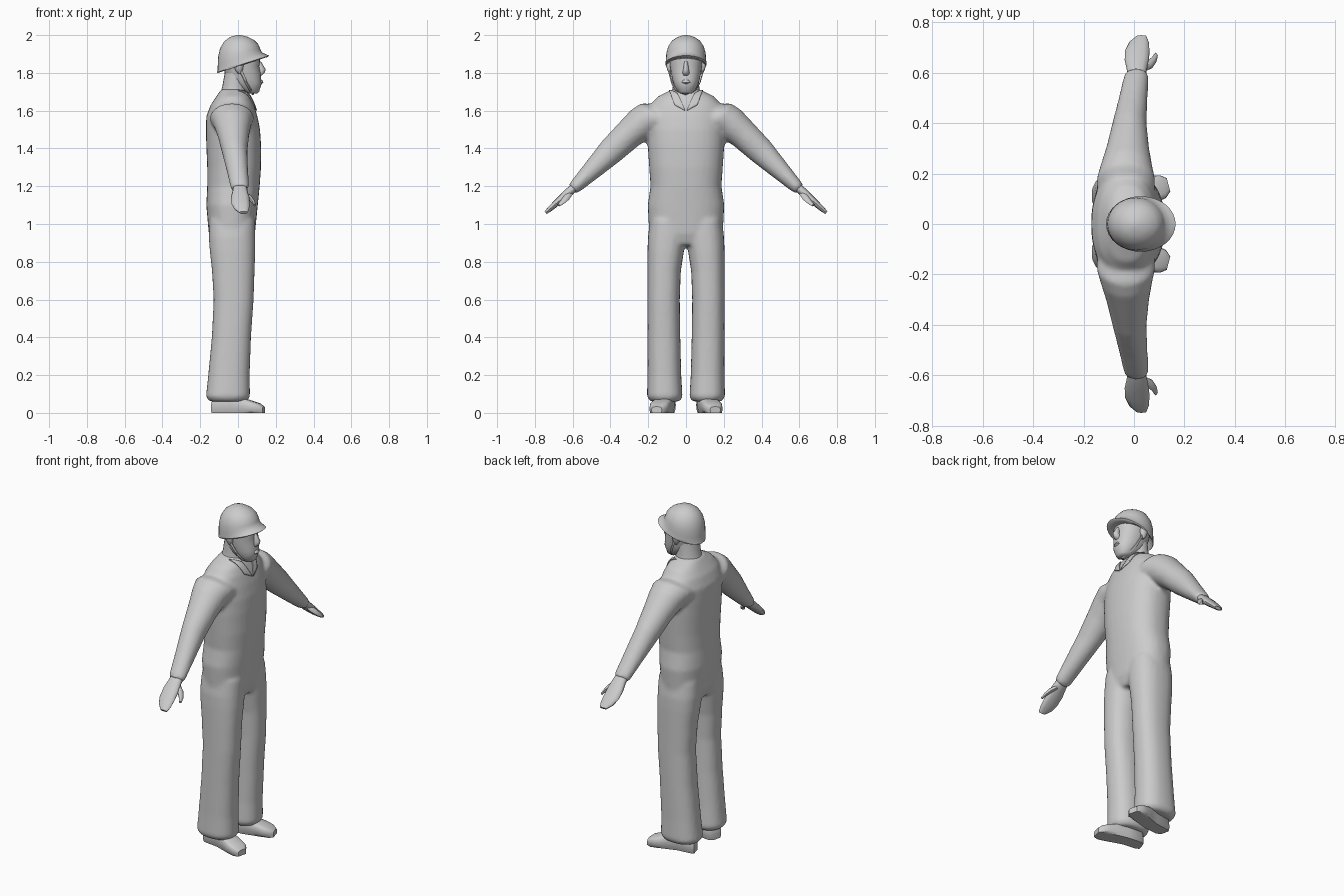
import bpy, bmesh, math
from mathutils import Vector

grey = bpy.data.materials.new("plain grey")
grey.diffuse_color = (0.6, 0.6, 0.6, 1)


def finish(name, bm, angle=40):
    bmesh.ops.recalc_face_normals(bm, faces=bm.faces)
    me = bpy.data.meshes.new(name)
    bm.to_mesh(me)
    bm.free()
    me.materials.append(grey)
    ob = bpy.data.objects.new(name, me)
    bpy.context.collection.objects.link(ob)
    bpy.ops.object.select_all(action='DESELECT')
    ob.select_set(True)
    bpy.context.view_layer.objects.active = ob
    bpy.ops.object.shade_smooth_by_angle(angle=math.radians(angle))
    return ob


def spow(v, p):
    return math.copysign(abs(v) ** p, v)


def loft(bm, rings, n=24, p=1.0):
    """Closed skin over rings given as (centre, half axis u, half axis v)."""
    loops = []
    for c, u, v in rings:
        c, u, v = Vector(c), Vector(u), Vector(v)
        loops.append([bm.verts.new(c + u * spow(math.cos(a), p) + v * spow(math.sin(a), p))
                      for a in (2 * math.pi * i / n for i in range(n))])
    for a, b in zip(loops, loops[1:]):
        for i in range(n):
            bm.faces.new((a[i], a[(i + 1) % n], b[(i + 1) % n], b[i]))
    bm.faces.new(loops[0][::-1])
    bm.faces.new(loops[-1])


def level(z, x0, x1, y0, y1, tilt=0.0):
    """Ring at height z spanning an x and y range, tilted along x."""
    cx, cy, rx = (x0 + x1) / 2, (y0 + y1) / 2, (x1 - x0) / 2
    return ((cx, cy, z + cx * tilt), (rx, 0, rx * tilt), (0, (y1 - y0) / 2, 0))


def sided(rows, s):
    return [level(z, x0, x1, s * y0, s * y1) for z, x0, x1, y0, y1 in rows]


# Overalls: torso, legs and sleeves fused into one soft surface
bm = bmesh.new()
torso = [(0.89, -.13, .07, .15), (0.95, -.155, .09, .195), (1.1, -.168, .105, .203),
         (1.2, -.163, .115, .188), (1.3, -.163, .122, .195), (1.42, -.168, .122, .203),
         (1.5, -.17, .117, .205), (1.57, -.168, .103, .205), (1.63, -.145, .085, .19),
         (1.675, -.115, .065, .15), (1.705, -.095, .045, .09), (1.715, -.085, .035, .07)]
loft(bm, [level(z, a, b, -w, w) for z, a, b, w in torso], 32, 0.85)
leg = [(.06, -.15, .045, .035, .188), (.085, -.17, .064, .018, .207), (.2, -.158, .062, .025, .204),
       (.4, -.139, .069, .03, .204), (.6, -.129, .083, .033, .204), (.75, -.138, .088, .027, .204),
       (.86, -.15, .092, .01, .204), (.93, -.155, .092, -.005, .202), (1.02, -.15, .09, 0, .19)]
# Sleeve rows: y, z, half thickness, x back, x front
sleeve = [(.09, 1.56, .10, -.14, .075), (.17, 1.56, .105, -.15, .085), (.23, 1.535, .092, -.132, .072),
          (.3, 1.478, .08, -.11, .06), (.4, 1.383, .071, -.085, .05), (.5, 1.283, .052, -.06, .054),
          (.585, 1.199, .036, -.041, .058), (.6, 1.185, .03, -.034, .052)]
for s in (1, -1):
    loft(bm, sided(leg, s), 24, 0.85)
    loft(bm, [(((a + b) / 2, s * y, z), ((b - a) / 2, 0, 0), (0, s * r * .66, r * .75))
              for y, z, r, a, b in sleeve], 24)
overalls = finish("overalls", bm, 50)
m = overalls.modifiers.new("fuse", 'REMESH')
m.mode, m.voxel_size, m.use_smooth_shade = 'VOXEL', 0.011, True
m = overalls.modifiers.new("soften", 'SMOOTH')
m.factor, m.iterations = 0.5, 6

# Head and neck
bm = bmesh.new()
head = [(1.69, .055, .1, .028), (1.70, .03, .112, .042), (1.725, -.01, .119, .058),
        (1.745, -.04, .127, .067), (1.765, -.055, .123, .073), (1.80, -.07, .121, .08),
        (1.835, -.08, .113, .085), (1.86, -.085, .117, .087), (1.91, -.08, .11, .085)]
loft(bm, [level(z, a, b, -w, w) for z, a, b, w in head], 24, 0.9)
loft(bm, [level(z, a, b, -w, w) for z, a, b, w in
          [(1.65, -.11, .06, .09), (1.69, -.093, .052, .076), (1.73, -.083, .045, .07),
           (1.8, -.07, .04, .07)]], 20)
# Nose and lips
loft(bm, [level(1.785, .1, .125, -.014, .014), level(1.80, .1, .141, -.019, .019),
          level(1.818, .1, .147, -.015, .015), level(1.86, .1, .122, -.009, .009)], 8)
loft(bm, [level(1.74, .105, .124, -.015, .015), level(1.75, .105, .134, -.024, .024),
          level(1.763, .105, .128, -.016, .016)], 10)
# Ears
for s in (1, -1):
    loft(bm, sided([(1.795, .0, .015, .075, .09), (1.815, -.015, .025, .07, .1),
                    (1.845, -.022, .03, .07, .108), (1.87, -.012, .02, .07, .095)], s), 10)
finish("head", bm, 60)

# Helmet: tilted shell with flared brim and hollow underside
bm = bmesh.new()
dome = [(1.88, -.075, .095, .085, .1), (1.845, -.09, .115, .093, .27), (1.834, -.107, .157, .105, .32),
        (1.839, -.111, .165, .11, .32), (1.85, -.108, .148, .108, .33), (1.873, -.107, .127, .106, .27),
        (1.905, -.105, .118, .104, .18), (1.94, -.095, .108, .094, .1), (1.97, -.073, .086, .074, .04),
        (1.99, -.042, .054, .045, 0), (1.998, -.015, .025, .018, 0), (2.0, -.003, .01, .006, 0)]
loft(bm, [level(z, a, b, -w, w, t) for z, a, b, w, t in dome], 32)
finish("helmet", bm, 50)

# Chin strap
bm = bmesh.new()
path = [(-.005, .09, 1.86), (.02, .088, 1.80), (.045, .073, 1.745), (.065, .052, 1.71), (.08, 0, 1.687)]
for s in (1, -1):
    loft(bm, [((x, s * y, z), (.006, 0, .003), (0, .004, .004)) for x, y, z in path], 6)
finish("chin_strap", bm)

# Collar flaps draped over the chest
bm = bmesh.new()
corners = [Vector(c) for c in ((0, .085, 1.70), (.055, .045, 1.69), (.1, .004, 1.60), (.085, .06, 1.63))]
for s in (1, -1):
    bm.faces.new([bm.verts.new((c.x, s * c.y, c.z)) for c in corners])
bmesh.ops.subdivide_edges(bm, edges=bm.edges[:], cuts=5, use_grid_fill=True)
collar = finish("collar", bm)
m = collar.modifiers.new("drape", 'SHRINKWRAP')
m.target, m.offset, m.wrap_mode = overalls, 0.004, 'ABOVE_SURFACE'
m = collar.modifiers.new("thickness", 'SOLIDIFY')
m.thickness, m.offset = 0.006, 0

# Hands: mitten palm with a separate thumb
palm = [(.57, 1.21, .022, -.025, .045), (.61, 1.178, .023, -.028, .05), (.65, 1.142, .021, -.037, .06),
        (.69, 1.107, .017, -.035, .061), (.72, 1.08, .014, -.02, .059), (.743, 1.06, .009, .008, .05)]
thumb = [(.03, .615, 1.165, .016), (.062, .632, 1.14, .017), (.08, .652, 1.118, .013), (.089, .673, 1.1, .008)]
for s, side in ((1, "left"), (-1, "right")):
    bm = bmesh.new()
    loft(bm, [(((a + b) / 2, s * y, z), ((b - a) / 2, 0, 0), (0, s * r * .64, r * .77))
              for y, z, r, a, b in palm], 12, 0.85)
    loft(bm, [((x, s * y, z), (r * .7, -s * r * .7, 0), (0, s * r * .5, r * .8)) for x, y, z, r in thumb], 8)
    finish(side + "_hand", bm, 50)

# Shoes: rings run heel to toe, toes turned outward
shoe = [(-.135, .1, .03, .06), (-.115, .098, .046, .085), (-.03, .107, .048, .1), (.03, .125, .051, .08),
        (.08, .14, .054, .062), (.115, .148, .047, .05), (.137, .155, .028, .033)]
for s, side in ((1, "left"), (-1, "right")):
    bm = bmesh.new()
    loft(bm, [((x, s * y, h / 2), (-w * .25, s * w * .96, 0), (0, 0, h / 2)) for x, y, w, h in shoe], 16, 0.6)
    # flat sole
    for v in bm.verts:
        if v.co.z < .012:
            v.co.z = 0
    finish(side + "_shoe", bm, 45)
